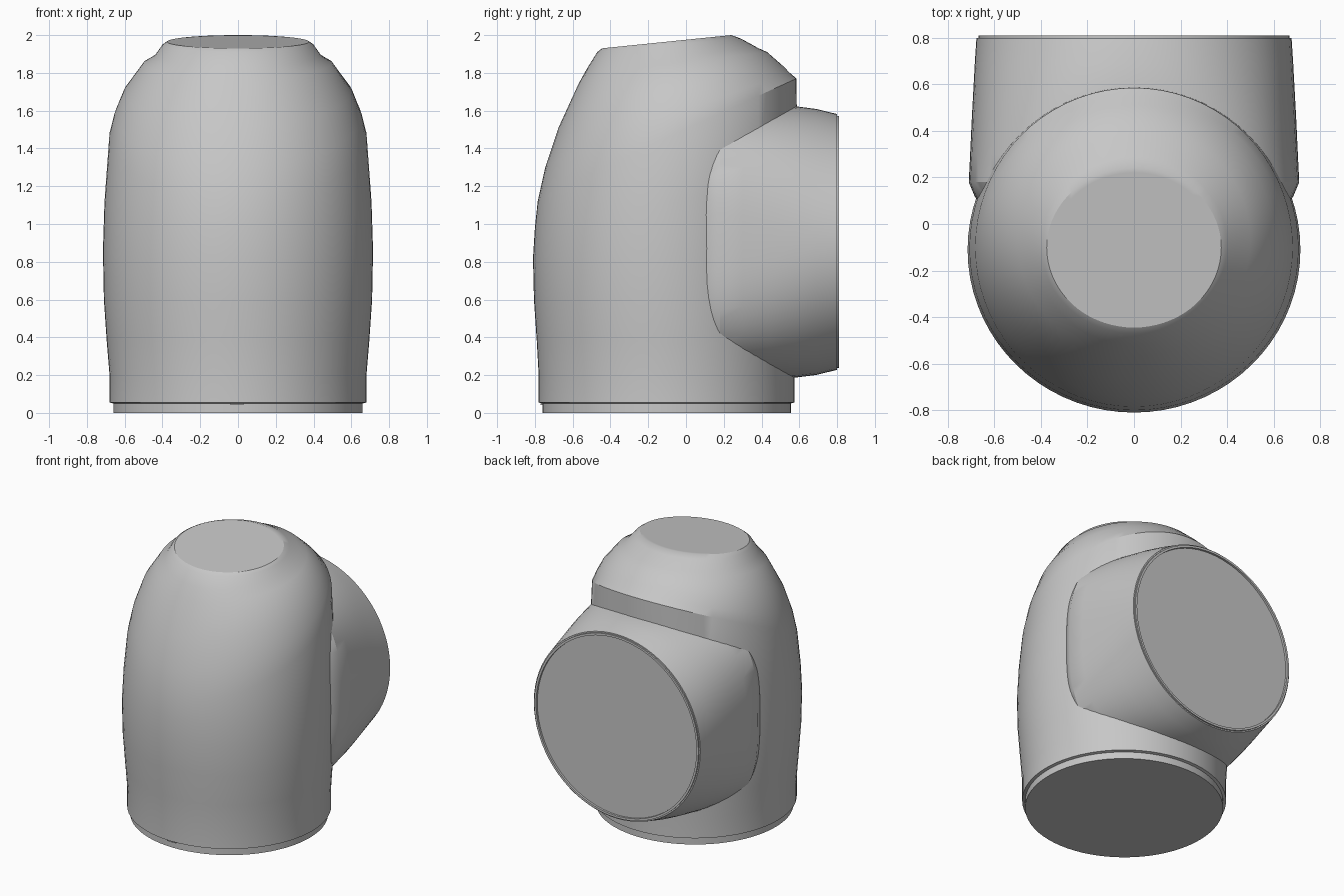
import bpy, bmesh
from math import cos, sin, pi, radians, copysign

SEG = 72

cube = bpy.data.objects.get("Cube")
if cube:
    bpy.data.objects.remove(cube, do_unlink=True)

grey = bpy.data.materials.new("plain_grey")
grey.use_nodes = True
COLOUR = (0.57, 0.57, 0.57, 1)
grey.diffuse_color = COLOUR
grey.node_tree.nodes["Principled BSDF"].inputs["Base Color"].default_value = COLOUR


def loft(name, rings, angle=28):
    """Skin a list of closed point rings, cap both ends and shade smooth."""
    bm = bmesh.new()
    loops = [[bm.verts.new(p) for p in ring] for ring in rings]
    for a, b in zip(loops, loops[1:]):
        for i in range(SEG):
            j = (i + 1) % SEG
            bm.faces.new((a[i], a[j], b[j], b[i]))
    bm.faces.new(loops[0])
    bm.faces.new(loops[-1])
    bmesh.ops.recalc_face_normals(bm, faces=bm.faces)
    mesh = bpy.data.meshes.new(name)
    bm.to_mesh(mesh)
    bm.free()
    mesh.materials.append(grey)
    obj = bpy.data.objects.new(name, mesh)
    bpy.context.collection.objects.link(obj)
    bpy.ops.object.select_all(action='DESELECT')
    obj.select_set(True)
    bpy.context.view_layer.objects.active = obj
    bpy.ops.object.shade_smooth_by_angle(angle=radians(angle))


def body_ring(rx, y_front, y_back, z_front, z_back, rise=1):
    """Elliptical ring climbing from front to back; rise below 1 climbs early."""
    pts = []
    for i in range(SEG):
        a = 2 * pi * i / SEG
        t = max(0, (1 + sin(a)) / 2)
        pts.append((rx * cos(a), y_front + (y_back - y_front) * t,
                    z_front + (z_back - z_front) * t ** rise))
    return pts


def branch_ring(y, rx, rz, power):
    """Upright ring, round at power 2 and squarer above it."""
    def bend(v):
        return copysign(abs(v) ** (2 / power), v)
    return [(rx * bend(cos(2 * pi * i / SEG)), y,
             0.905 + rz * bend(sin(2 * pi * i / SEG))) for i in range(SEG)]


# Main body: stepped foot, swelling wall, dome leaning to a tilted flat top
body = [
    (0.66, -0.76, 0.555, 0, 0),
    (0.66, -0.76, 0.555, 0.05, 0.05),
    (0.68, -0.78, 0.575, 0.055, 0.055),
    (0.68, -0.78, 0.575, 0.2, 0.2),
    (0.695, -0.79, 0.58, 0.38, 0.38),
    (0.71, -0.805, 0.585, 0.6, 0.6),
    (0.715, -0.81, 0.59, 0.82, 0.9),
    (0.707, -0.8, 0.59, 0.98, 1.25),
    (0.682, -0.785, 0.585, 1.12, 1.77, 0.95),
    (0.655, -0.745, 0.55, 1.3, 1.8, 0.9),
    (0.605, -0.675, 0.51, 1.51, 1.84, 0.8),
    (0.5, -0.57, 0.43, 1.74, 1.91, 0.6),
    (0.44, -0.52, 0.385, 1.83, 1.93, 0.7),
    (0.4, -0.47, 0.29, 1.91, 1.982, 0.9),
    (0.375, -0.445, 0.24, 1.93, 2.0),
    (0.355, -0.425, 0.22, 1.932, 1.998),
]
loft("main_body", [body_ring(*r) for r in body])

# Side branch: rounded-square root blending to a round, slightly recessed mouth
branch = [
    (0.05, 0.64, 0.68, 3.1),
    (0.12, 0.685, 0.71, 3.1),
    (0.18, 0.71, 0.72, 3.1),
    (0.3, 0.704, 0.725, 2.85),
    (0.45, 0.697, 0.724, 2.55),
    (0.58, 0.69, 0.718, 2.3),
    (0.69, 0.684, 0.704, 2.12),
    (0.8, 0.677, 0.677, 2),
    (0.8, 0.668, 0.668, 2),
    (0.81, 0.668, 0.668, 2),
    (0.81, 0.652, 0.652, 2),
    (0.795, 0.652, 0.652, 2),
]
loft("back_branch", [branch_ring(*r) for r in branch])

# Small locating tab under the front of the foot step
bpy.ops.mesh.primitive_cube_add(size=1, location=(-0.005, -0.76, 0.046))
tab = bpy.context.object
tab.name = "locating_tab"
tab.scale = (0.07, 0.02, 0.006)
tab.data.materials.append(grey)
